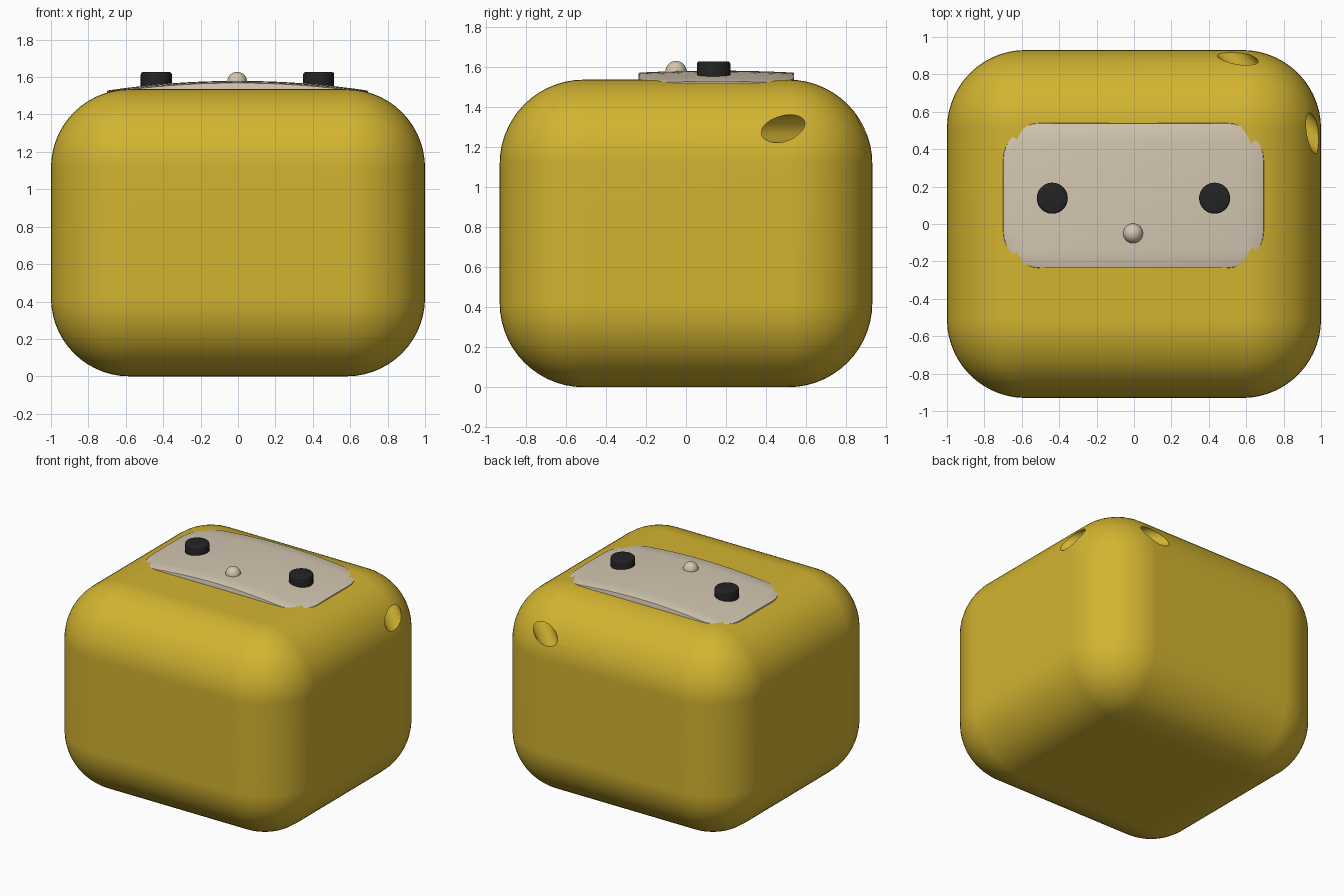
import bpy, bmesh, math
from mathutils import Vector, Matrix

old = bpy.data.objects.get("Cube")
if old:
    bpy.data.objects.remove(old, do_unlink=True)


def material(name, rgb):
    m = bpy.data.materials.new(name)
    m.use_nodes = True
    colour = (*rgb, 1)
    m.diffuse_color = colour
    bsdf = m.node_tree.nodes["Principled BSDF"]
    bsdf.inputs["Base Color"].default_value = colour
    bsdf.inputs["Roughness"].default_value = 0.6
    return m


YELLOW = material("mustard yellow", (0.65, 0.455, 0.03))
BEIGE = material("warm beige", (0.66, 0.57, 0.44))
BLACK = material("soft black", (0.017, 0.017, 0.017))


def make(name, bm, mat):
    bmesh.ops.recalc_face_normals(bm, faces=bm.faces)
    mesh = bpy.data.meshes.new(name)
    bm.to_mesh(mesh)
    bm.free()
    mesh.materials.append(mat)
    ob = bpy.data.objects.new(name, mesh)
    bpy.context.collection.objects.link(ob)
    return ob


def select(ob):
    bpy.ops.object.select_all(action='DESELECT')
    ob.select_set(True)
    bpy.context.view_layer.objects.active = ob


def smooth(ob, angle=35):
    select(ob)
    bpy.ops.object.shade_smooth_by_angle(angle=math.radians(angle))


def box(size, centre):
    bm = bmesh.new()
    bmesh.ops.create_cube(bm, size=1)
    bmesh.ops.scale(bm, vec=size, verts=bm.verts)
    bmesh.ops.translate(bm, vec=centre, verts=bm.verts)
    return bm


def cylinder(radius, depth, segments, matrix):
    bm = bmesh.new()
    bmesh.ops.create_cone(bm, cap_ends=True, segments=segments, radius1=radius,
                          radius2=radius, depth=depth, matrix=matrix)
    return bm


# Rounded body
HEIGHT = 1.535
bm = box((2, 1.86, HEIGHT), (0, 0, HEIGHT / 2))
bmesh.ops.bevel(bm, geom=bm.edges[:], offset=0.42, segments=14,
                profile=0.5, affect='EDGES')
body = make("body", bm, YELLOW)

# Strap hole running diagonally through the rear left corner
aim = Vector((1, -1, 0)).to_track_quat('Z', 'Y').to_matrix().to_4x4()
bm = cylinder(0.07, 1.2, 32, Matrix.Translation((0.75, 0.69, 1.29)) @ aim)
cutter = make("strap_hole_cutter", bm, YELLOW)
cutter.hide_render = True
cut = body.modifiers.new("strap_hole", 'BOOLEAN')
cut.operation = 'DIFFERENCE'
cut.solver = 'EXACT'
cut.object = cutter
select(body)
bpy.ops.object.modifier_apply(modifier=cut.name)
bpy.data.objects.remove(cutter, do_unlink=True)
smooth(body)
weighted = body.modifiers.new("clean_shading", 'WEIGHTED_NORMAL')
weighted.keep_sharp = True

# Domed control panel: rounded rectangle, sliced and bent over the top
PX, PY = 0.697, 0.388
CENTRE = Vector((-0.003, 0.152, 0))


def panel_z(x, y):
    return 1.58 - 0.052 * (x / PX) ** 2 - 0.01 * (y / PY) ** 2


bm = box((2 * PX, 2 * PY, 0.07), (0, 0, -0.035))
corners = [e for e in bm.edges if abs(e.verts[0].co.z - e.verts[1].co.z) > 0.01]
bmesh.ops.bevel(bm, geom=corners, offset=0.2, segments=8, profile=0.5, affect='EDGES')
rim = [e for e in bm.edges if all(v.co.z > -0.001 for v in e.verts)]
bmesh.ops.bevel(bm, geom=rim, offset=0.006, segments=2, profile=0.5, affect='EDGES')
for axis, half, count in ((Vector((1, 0, 0)), PX, 16), (Vector((0, 1, 0)), PY, 8)):
    for i in range(1, count):
        bmesh.ops.bisect_plane(bm, geom=bm.verts[:] + bm.edges[:] + bm.faces[:],
                               plane_co=axis * half * (2 * i / count - 1), plane_no=axis)
for v in bm.verts:
    v.co.z += panel_z(v.co.x, v.co.y)
bmesh.ops.translate(bm, vec=CENTRE, verts=bm.verts)
smooth(make("control_panel", bm, BEIGE))

# Two knobs with softened rims and a fine grip groove
for side, name in ((1, "left_knob"), (-1, "right_knob")):
    x = CENTRE.x + side * 0.434
    bm = cylinder(0.083, 0.085, 40, Matrix.Translation((x, 0.138, 1.584)))
    rim = [e for e in bm.edges if all(v.co.z > 1.6 for v in e.verts)]
    bmesh.ops.bevel(bm, geom=rim, offset=0.012, segments=3, profile=0.5, affect='EDGES')
    smooth(make(name, bm, BLACK))

# Small round button
bm = bmesh.new()
bmesh.ops.create_uvsphere(bm, u_segments=24, v_segments=16, radius=0.053,
                          matrix=Matrix.Translation((-0.005, -0.05, 1.575)))
smooth(make("round_button", bm, BEIGE), 60)
